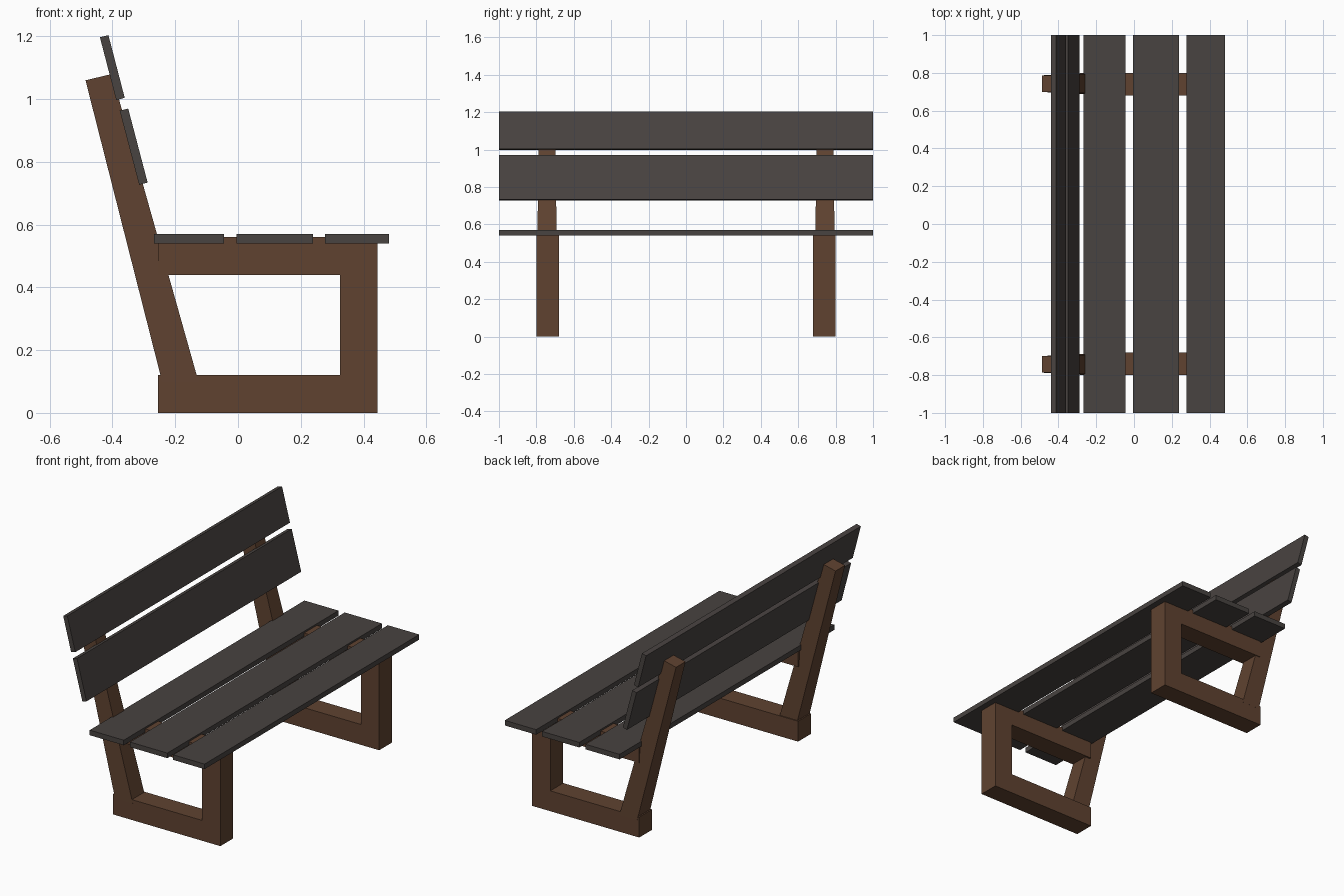
import bpy
import bmesh

if "Cube" in bpy.data.objects:
    bpy.data.objects.remove(bpy.data.objects["Cube"])


def material(name, rgb):
    m = bpy.data.materials.new(name)
    m.diffuse_color = (*rgb, 1)
    m.use_nodes = True
    m.node_tree.nodes["Principled BSDF"].inputs["Base Color"].default_value = m.diffuse_color
    return m


WOOD = material("brown_wood", (0.115, 0.055, 0.03))
SLAT = material("dark_slat", (0.065, 0.056, 0.052))


def prism(name, profile, y, depths, mat):
    """Side profile (x, z) spanned along y; each point has its own depth."""
    bm = bmesh.new()
    near = [bm.verts.new((x, y - d / 2, z)) for (x, z), d in zip(profile, depths)]
    far = [bm.verts.new((x, y + d / 2, z)) for (x, z), d in zip(profile, depths)]
    bm.faces.new(near)
    bm.faces.new(far[::-1])
    n = len(profile)
    for i in range(n):
        j = (i + 1) % n
        bm.faces.new((near[i], far[i], far[j], near[j]))
    bmesh.ops.recalc_face_normals(bm, faces=bm.faces)
    mesh = bpy.data.meshes.new(name)
    bm.to_mesh(mesh)
    bm.free()
    obj = bpy.data.objects.new(name, mesh)
    mesh.materials.append(mat)
    bpy.context.collection.objects.link(obj)
    return obj


# C-shaped side frames: base, front leg and seat rail in one piece
frame = [(-0.255, 0), (0.445, 0), (0.445, 0.56), (-0.255, 0.56),
         (-0.255, 0.44), (0.325, 0.44), (0.325, 0.12), (-0.255, 0.12)]
# leaning back posts, tapered towards the top
post = [(-0.242, 0.10), (-0.126, 0.10), (-0.402, 1.08), (-0.486, 1.06)]

for side, s in (("left", -1), ("right", 1)):
    prism("side_frame_" + side, frame, s * 0.74, [0.12] * 8, WOOD)
    prism("back_post_" + side, post, s * 0.743, [0.115, 0.115, 0.088, 0.088], WOOD)

# seat slats
for i, (x0, x1) in enumerate([(-0.267, -0.045), (-0.004, 0.239), (0.277, 0.482)]):
    prism(f"seat_slat_{i + 1}", [(x0, 0.54), (x1, 0.54), (x1, 0.57), (x0, 0.57)],
          0, [2] * 4, SLAT)

# backrest slats, leaning with the posts
prism("backrest_slat_lower", [(-0.315, 0.727), (-0.288, 0.734), (-0.350, 0.970), (-0.377, 0.963)],
      0, [2] * 4, SLAT)
prism("backrest_slat_upper", [(-0.388, 0.997), (-0.361, 1.004), (-0.413, 1.204), (-0.440, 1.197)],
      0, [2] * 4, SLAT)
